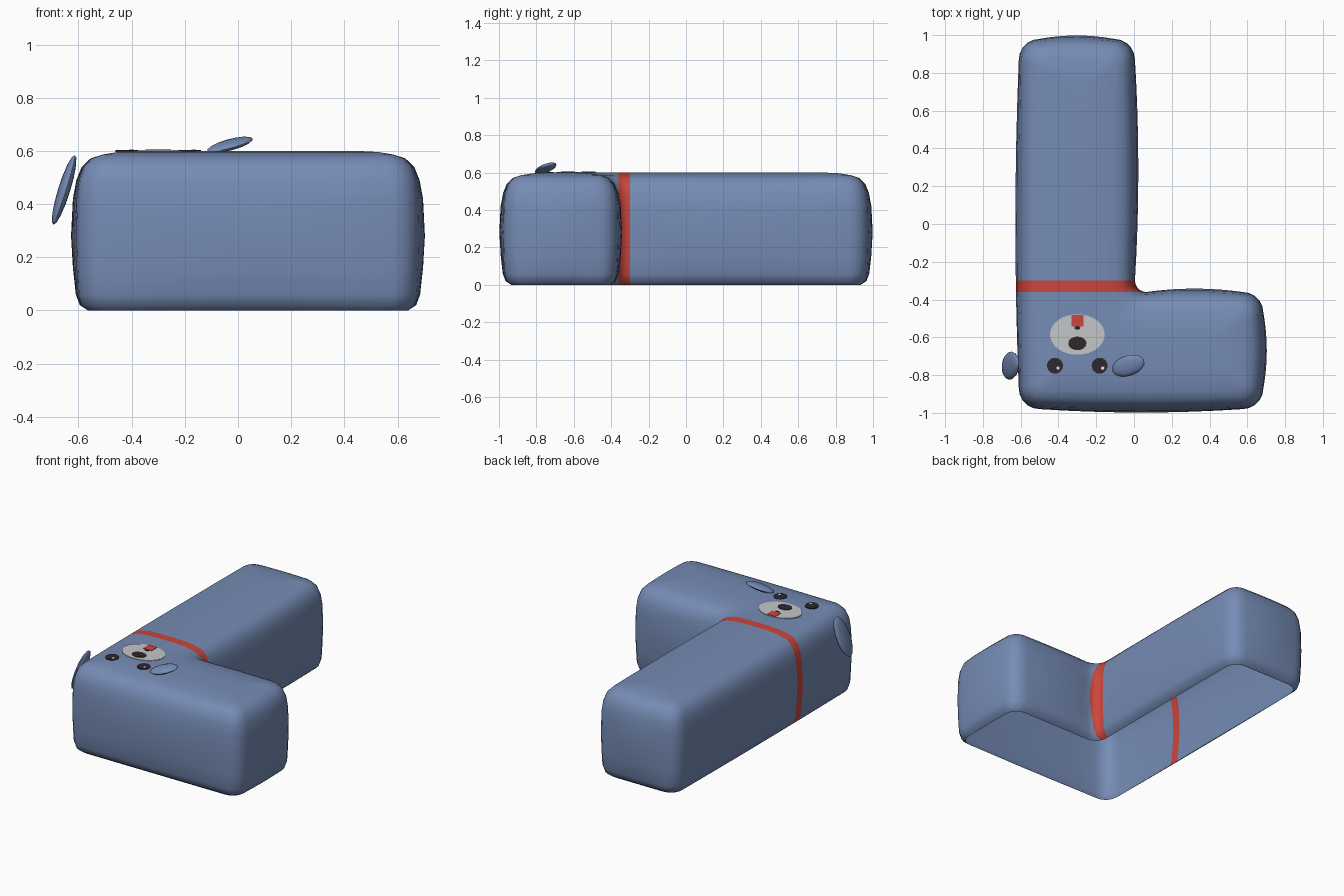
import bpy, bmesh, math
from mathutils import Vector, Matrix

if "Cube" in bpy.data.objects:
    bpy.data.objects.remove(bpy.data.objects["Cube"])


def material(name, rgb):
    m = bpy.data.materials.new(name)
    m.diffuse_color = (*rgb, 1)
    m.use_nodes = True
    m.node_tree.nodes["Principled BSDF"].inputs["Base Color"].default_value = m.diffuse_color
    return m


BLUE = material("blue fabric", (0.18, 0.26, 0.46))
RED = material("red", (0.60, 0.06, 0.045))
LIGHT = material("light grey", (0.55, 0.57, 0.58))
DARK = material("dark brown", (0.03, 0.02, 0.026))
WHITE = material("white", (0.9, 0.9, 0.9))


def finish(bm, name, *mats):
    me = bpy.data.meshes.new(name)
    bm.to_mesh(me)
    bm.free()
    for m in mats:
        me.materials.append(m)
    ob = bpy.data.objects.new(name, me)
    bpy.context.collection.objects.link(ob)
    return ob


def smooth(ob, angle=50):
    bpy.ops.object.select_all(action='DESELECT')
    ob.select_set(True)
    bpy.context.view_layer.objects.active = ob
    bpy.ops.object.shade_smooth_by_angle(angle=math.radians(angle))


# L-shaped plan, counter-clockwise
PLAN = [Vector(p) for p in ((-0.61, -0.98), (0.685, -0.98), (0.685, -0.36),
                            (0.005, -0.36), (0.005, 0.98), (-0.61, 0.98))]


def outline(inset, bulge):
    """Rounded, slightly bulging plan loop moved inward by inset."""
    n = len(PLAN)
    arcs = []
    for i, p in enumerate(PLAN):
        a = (p - PLAN[i - 1]).normalized()
        b = (PLAN[(i + 1) % n] - p).normalized()
        convex = a.cross(b) > 0
        q = p + inset * Vector((-a.y - b.y, a.x + b.x))
        r = max(0.11 - 0.6 * inset, 0.02) if convex else 0.06 + 0.5 * inset
        c = q + (b - a) * r
        arcs.append([c + r * (a * math.sin(t) - b * math.cos(t))
                     for t in (k * math.pi / 10 for k in range(6))])
    pts = []
    for i in range(n):
        pts += arcs[i]
        s, e = arcs[i][-1], arcs[(i + 1) % n][0]
        d = (e - s).normalized()
        for k in range(1, 8):
            t = k / 8
            pts.append(s.lerp(e, t) + Vector((d.y, -d.x)) * bulge * 4 * t * (1 - t))
    return pts


# Body shell, open underneath: (inset, height, bulge) per ring
RINGS = [(0.045, 0, 0.0), (0.02, 0.02, 0.005), (0.008, 0.06, 0.008), (0.003, 0.16, 0.014),
         (0, 0.28, 0.018), (0.003, 0.42, 0.014), (0.012, 0.49, 0.01), (0.03, 0.54, 0.008),
         (0.06, 0.572, 0.004), (0.10, 0.586, 0), (0.16, 0.596, 0), (0.24, 0.6, 0)]
bm = bmesh.new()
loops = [[bm.verts.new((p.x, p.y, z)) for p in outline(d, b)] for d, z, b in RINGS]
for lo, hi in zip(loops, loops[1:]):
    for i in range(len(lo)):
        j = (i + 1) % len(lo)
        bm.faces.new((lo[i], lo[j], hi[j], hi[i]))
cap = bm.faces.new(loops[-1])
bmesh.ops.triangulate(bm, faces=[cap])

# Collar band cut into the body around the neck
for y in (-0.36, -0.30):
    bmesh.ops.bisect_plane(bm, geom=bm.verts[:] + bm.edges[:] + bm.faces[:], dist=1e-5,
                           plane_co=(0, y, 0), plane_no=(0, 1, 0))
for f in bm.faces:
    c = f.calc_center_median()
    f.material_index = int(-0.36 < c.y < -0.30 and c.x < 0.065)
smooth(finish(bm, "body", BLUE, RED))


def plate(name, x, y, rx, ry, top, mat, sides=24, turn=0):
    """Thin painted plate lying on the head."""
    bm = bmesh.new()
    h = 0.008
    bmesh.ops.create_cone(bm, cap_ends=True, segments=sides, radius1=1, radius2=1, depth=h,
                          matrix=Matrix.Rotation(turn, 4, 'Z'))
    for v in bm.verts:
        v.co = (x + v.co.x * rx, y + v.co.y * ry, top - h / 2 + v.co.z)
    finish(bm, name, mat)


# Face
R2 = math.sqrt(2)
plate("muzzle", -0.30, -0.585, 0.145, 0.107, 0.603, LIGHT, 32)
plate("nose", -0.30, -0.632, 0.048, 0.036, 0.606, DARK)
plate("mouth", -0.30, -0.55, 0.016, 0.01, 0.606, DARK, 12)
plate("tongue", -0.30, -0.513, 0.032 * R2, 0.03 * R2, 0.606, RED, 4, math.pi / 4)
for side, x in (("left", -0.418), ("right", -0.182)):
    plate(side + "_eye", x, -0.75, 0.042, 0.042, 0.603, DARK)
    plate(side + "_eye_glint", x + 0.016, -0.763, 0.009, 0.009, 0.605, WHITE, 10)


def ear(name, centre, along, across, size):
    """Flattened leaf-shaped ellipsoid on the given axes."""
    u = Vector(along).normalized()
    n = u.cross(Vector(across)).normalized()
    v = n.cross(u)
    bm = bmesh.new()
    bmesh.ops.create_uvsphere(bm, u_segments=14, v_segments=8, radius=1)
    for w in bm.verts:
        x, y, z = w.co
        w.co = Vector(centre) + u * z * size[0] + v * y * size[1] + n * x * size[2]
    bmesh.ops.recalc_face_normals(bm, faces=bm.faces[:])
    smooth(finish(bm, name, BLUE), 60)


# Ears: one lying on top, one hanging over the side
ear("right_ear", (-0.03, -0.75, 0.623), (0.85, 0.3, 0.25), (-0.2, 1, 0.2), (0.092, 0.054, 0.018))
ear("left_ear", (-0.654, -0.75, 0.453), (0.08, 0.05, 0.26), (-0.1, 1, 0), (0.139, 0.072, 0.022))
